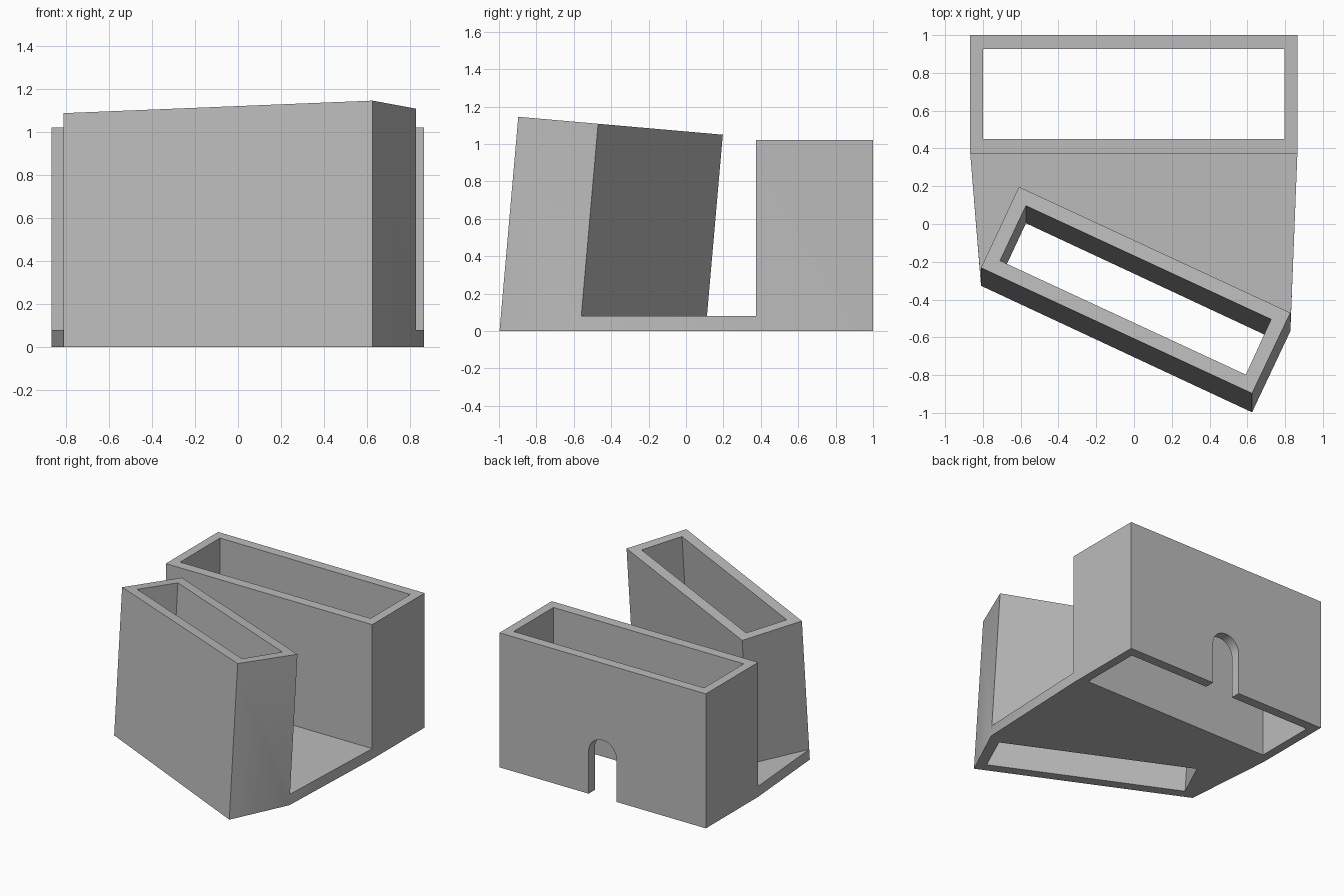
import bpy, bmesh, math

if "Cube" in bpy.data.objects:
    bpy.data.objects.remove(bpy.data.objects["Cube"])

gray = bpy.data.materials.new("light gray")
gray.diffuse_color = (0.5, 0.5, 0.5, 1)
gray.use_nodes = True
gray.node_tree.nodes["Principled BSDF"].inputs["Base Color"].default_value = gray.diffuse_color

LEAN = math.tan(math.radians(5))


def solid(name, bottom, top):
    """Closed prism between two matching loops of points."""
    bm = bmesh.new()
    lo = [bm.verts.new(p) for p in bottom]
    hi = [bm.verts.new(p) for p in top]
    n = len(lo)
    bm.faces.new(lo[::-1])
    bm.faces.new(hi)
    for i in range(n):
        j = (i + 1) % n
        bm.faces.new((lo[i], lo[j], hi[j], hi[i]))
    bmesh.ops.recalc_face_normals(bm, faces=bm.faces[:])
    me = bpy.data.meshes.new(name)
    bm.to_mesh(me)
    bm.free()
    me.materials.append(gray)
    ob = bpy.data.objects.new(name, me)
    bpy.context.collection.objects.link(ob)
    return ob


def upright(name, x0, x1, y0, y1, z0, z1):
    pts = [(x0, y0), (x1, y0), (x1, y1), (x0, y1)]
    return solid(name, [(x, y, z0) for x, y in pts], [(x, y, z1) for x, y in pts])


def leaned(x, y, z):
    """Point on the leaning box wall, from its ground position."""
    return (x, y + LEAN * z, z)


def leaning(name, pts, z0, extra):
    """Leaning prism on a ground outline, with its top square to its walls."""
    tops = []
    for x, y in pts:
        z = (1.145 - LEAN * (y + 0.895)) / (1 + LEAN * LEAN) + extra
        tops.append(leaned(x, y, z))
    return solid(name, [leaned(x, y, z0) for x, y in pts], tops)


def combine(target, other, operation):
    mod = target.modifiers.new(operation.title(), 'BOOLEAN')
    mod.operation = operation
    mod.solver = 'EXACT'
    mod.object = other
    bpy.context.view_layer.objects.active = target
    bpy.ops.object.modifier_apply(modifier=mod.name)
    bpy.data.objects.remove(other)


# Ground outlines of the turned, leaning front box
outer = [(-0.81, -0.327), (0.625, -0.997), (0.828, -0.567), (-0.609, 0.105)]
inner = [(-0.709, -0.289), (0.592, -0.897), (0.726, -0.602), (-0.572, 0.004)]

# Straight back box
holder = upright("twin_box_holder", -0.867, 0.865, 0.373, 1.0, 0, 1.02)

# Base plate joining the two boxes
left, right = outer[0], outer[2]
plate_lo = [(-0.867, 0.373, 0), leaned(*left, 0), leaned(*right, 0), (0.865, 0.373, 0)]
plate_hi = [(-0.867, 0.373, 0.08), leaned(*left, 0.08), leaned(*right, 0.08), (0.865, 0.373, 0.08)]
combine(holder, solid("base_plate", plate_lo, plate_hi), 'UNION')

# Leaning front box
combine(holder, leaning("front_box", outer, 0, 0), 'UNION')

# Openings through both boxes
combine(holder, upright("back_opening", -0.80, 0.797, 0.45, 0.926, -0.2, 1.3), 'DIFFERENCE')
combine(holder, leaning("front_opening", inner, -0.2, 0.2), 'DIFFERENCE')

# Arched cable notch in the back wall
R, SPRING = 0.117, 0.32
arch = [(-R, -0.2), (R, -0.2)]
arch += [(R * math.cos(math.pi * i / 24), SPRING + R * math.sin(math.pi * i / 24)) for i in range(25)]
combine(holder, solid("arch_notch", [(x, 0.7, z) for x, z in arch],
                      [(x, 1.2, z) for x, z in arch]), 'DIFFERENCE')

# Smooth the arch, keep corners sharp
holder.select_set(True)
bpy.context.view_layer.objects.active = holder
bpy.ops.object.shade_smooth_by_angle(angle=math.radians(30))
